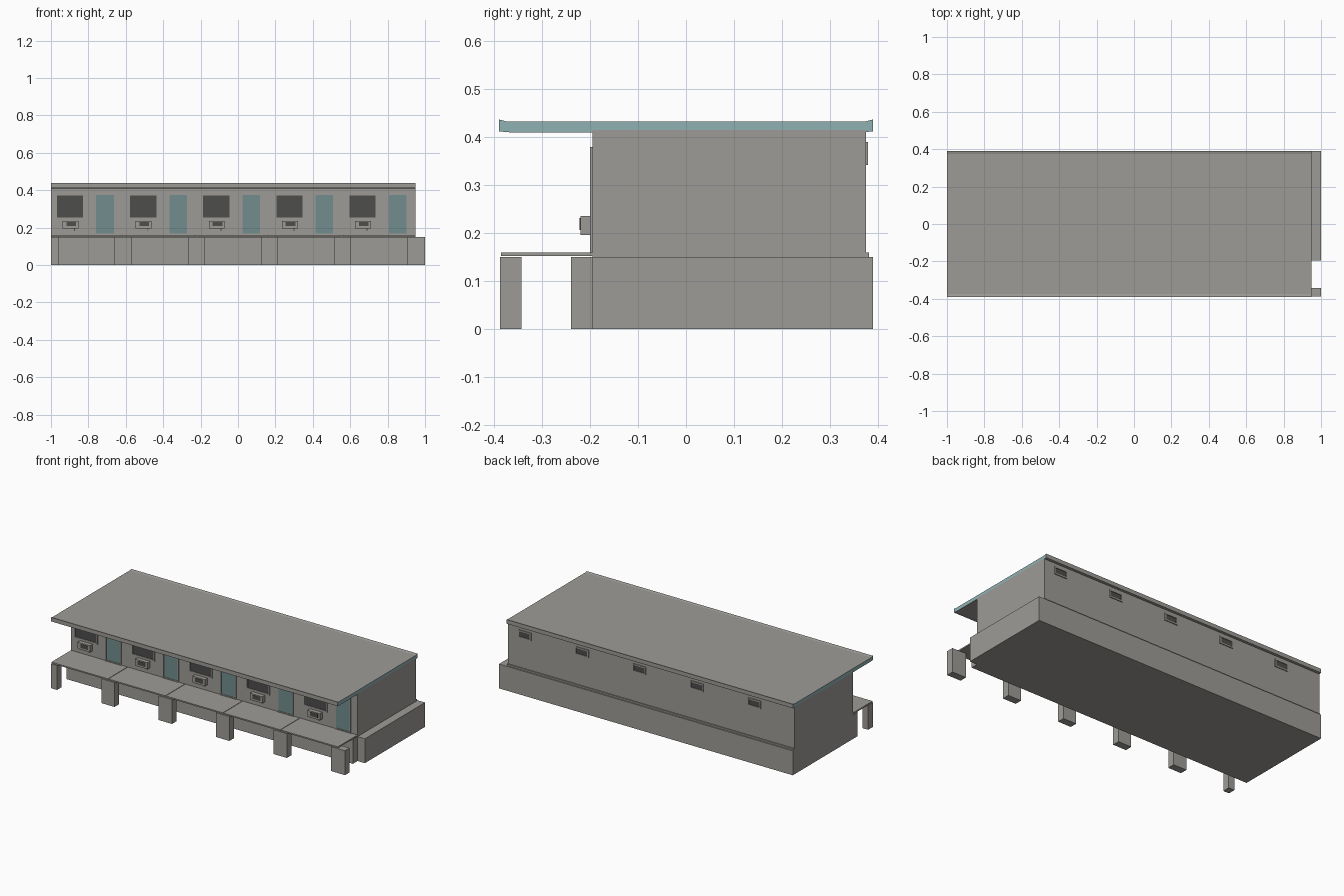
import bpy
import bmesh
from mathutils import Vector

cube = bpy.data.objects.get("Cube")
if cube:
    bpy.data.objects.remove(cube, do_unlink=True)


def material(name, rgb):
    m = bpy.data.materials.new(name)
    m.use_nodes = True
    m.diffuse_color = (*rgb, 1)
    m.node_tree.nodes["Principled BSDF"].inputs["Base Color"].default_value = (*rgb, 1)
    return m


CONCRETE = material("warm grey concrete", (0.34, 0.33, 0.305))
TEAL = material("pale teal trim", (0.28, 0.44, 0.45))
DOOR = material("teal door", (0.17, 0.27, 0.27))
DARK = material("dark glass", (0.075, 0.075, 0.073))


def finish(bm, name, mats):
    bmesh.ops.recalc_face_normals(bm, faces=bm.faces)
    mesh = bpy.data.meshes.new(name)
    bm.to_mesh(mesh)
    bm.free()
    for m in mats:
        mesh.materials.append(m)
    obj = bpy.data.objects.new(name, mesh)
    bpy.context.collection.objects.link(obj)
    return obj


def add_box(bm, x, y, z):
    size = Vector((x[1] - x[0], y[1] - y[0], z[1] - z[0]))
    mid = Vector((x[0] + x[1], y[0] + y[1], z[0] + z[1])) / 2
    verts = bmesh.ops.create_cube(bm, size=1)["verts"]
    for v in verts:
        v.co = Vector(a * b for a, b in zip(v.co, size)) + mid


def box(name, x, y, z, mat=CONCRETE):
    bm = bmesh.new()
    add_box(bm, x, y, z)
    return finish(bm, name, [mat])


def frame(name, cx, w, y, z, border):
    """Rectangular surround made of four bars."""
    bm = bmesh.new()
    x0, x1 = cx - w / 2, cx + w / 2
    add_box(bm, (x0, x0 + border), y, z)
    add_box(bm, (x1 - border, x1), y, z)
    add_box(bm, (x0 + border, x1 - border), y, (z[1] - border, z[1]))
    add_box(bm, (x0 + border, x1 - border), y, (z[0], z[0] + border))
    return finish(bm, name, [CONCRETE])


LEFT, RIGHT = -1.0, 0.95
FRONT, BACK = -0.195, 0.375
BAY = 0.391

# Foundation, front footing and floor slab
box("foundation", (LEFT, 1), (FRONT, 0.39), (0, 0.15))
box("front_footing", (LEFT, RIGHT), (-0.24, FRONT), (0, 0.15))
box("floor_slab", (LEFT, RIGHT), (FRONT, 0.382), (0.15, 0.16))

# Main walls
box("walls", (LEFT, RIGHT), (FRONT, BACK), (0.16, 0.415))

# Roof slab with turned-up front and back lips, teal on the gable ends
half = [(0.39, 0.437), (0.375, 0.433)]
under = [(0.39, 0.412), (0.365, 0.41)]
profile = [(-y, z) for y, z in half] + half[::-1] + under
profile += [(-y, z) for y, z in under[::-1]]
bm = bmesh.new()
end = bm.faces.new([bm.verts.new((LEFT, y, z)) for y, z in profile])
new = bmesh.ops.extrude_face_region(bm, geom=[end])["geom"]
bmesh.ops.translate(bm, verts=[g for g in new if isinstance(g, bmesh.types.BMVert)],
                    vec=(RIGHT - LEFT, 0, 0))
bm.normal_update()
for f in bm.faces:
    f.material_index = int(abs(f.normal.x) > 0.9)
finish(bm, "roof", [CONCRETE, TEAL])

# Walkway posts, the end ones trimmed to the plan
for i in range(6):
    c = -1.005 + i * BAY
    x0, x1 = max(c - 0.045, LEFT), c + 0.045
    if i == 5:
        x1 = 1.0
    box(f"walkway_post_{i + 1}", (x0, x1), (-0.388, -0.343), (0, 0.15))

# Walkway panels, jointed over the posts
for i in range(5):
    x0 = LEFT if i == 0 else -1.005 + i * BAY + 0.0015
    x1 = RIGHT if i == 4 else -1.005 + (i + 1) * BAY - 0.0015
    box(f"walkway_panel_{i + 1}", (x0, x1), (-0.386, FRONT), (0.152, 0.16))

for i in range(5):
    n = i + 1
    # Front window with frame
    wx = -0.898 + i * BAY
    frame(f"window_frame_{n}", wx, 0.16, (FRONT - 0.005, FRONT), (0.245, 0.38), 0.008)
    box(f"window_glass_{n}", (wx - 0.07, wx + 0.07), (FRONT - 0.002, FRONT),
        (0.253, 0.372), DARK)

    # Air conditioner below the window, with dark grille and drain pipe
    box(f"air_conditioner_{n}", (wx - 0.04, wx + 0.045), (-0.22, FRONT), (0.196, 0.236))
    box(f"conditioner_grille_{n}", (wx - 0.02, wx + 0.032), (-0.222, -0.22),
        (0.207, 0.231), DARK)
    box(f"drain_pipe_{n}", (wx + 0.022, wx + 0.027), (-0.2, FRONT), (0.182, 0.196), DARK)

    # Door with surround
    dx = -0.711 + i * BAY
    frame(f"door_frame_{n}", dx, 0.108, (FRONT - 0.005, FRONT), (0.16, 0.38), 0.007)
    box(f"door_{n}", (dx - 0.047, dx + 0.047), (FRONT - 0.002, FRONT),
        (0.162, 0.373), DOOR)

    # Back vent with louvre bars
    vx = -0.729 + i * BAY
    frame(f"vent_frame_{n}", vx, 0.09, (BACK, BACK + 0.005), (0.342, 0.39), 0.008)
    box(f"vent_opening_{n}", (vx - 0.037, vx + 0.037), (BACK, BACK + 0.001),
        (0.35, 0.382), DARK)
